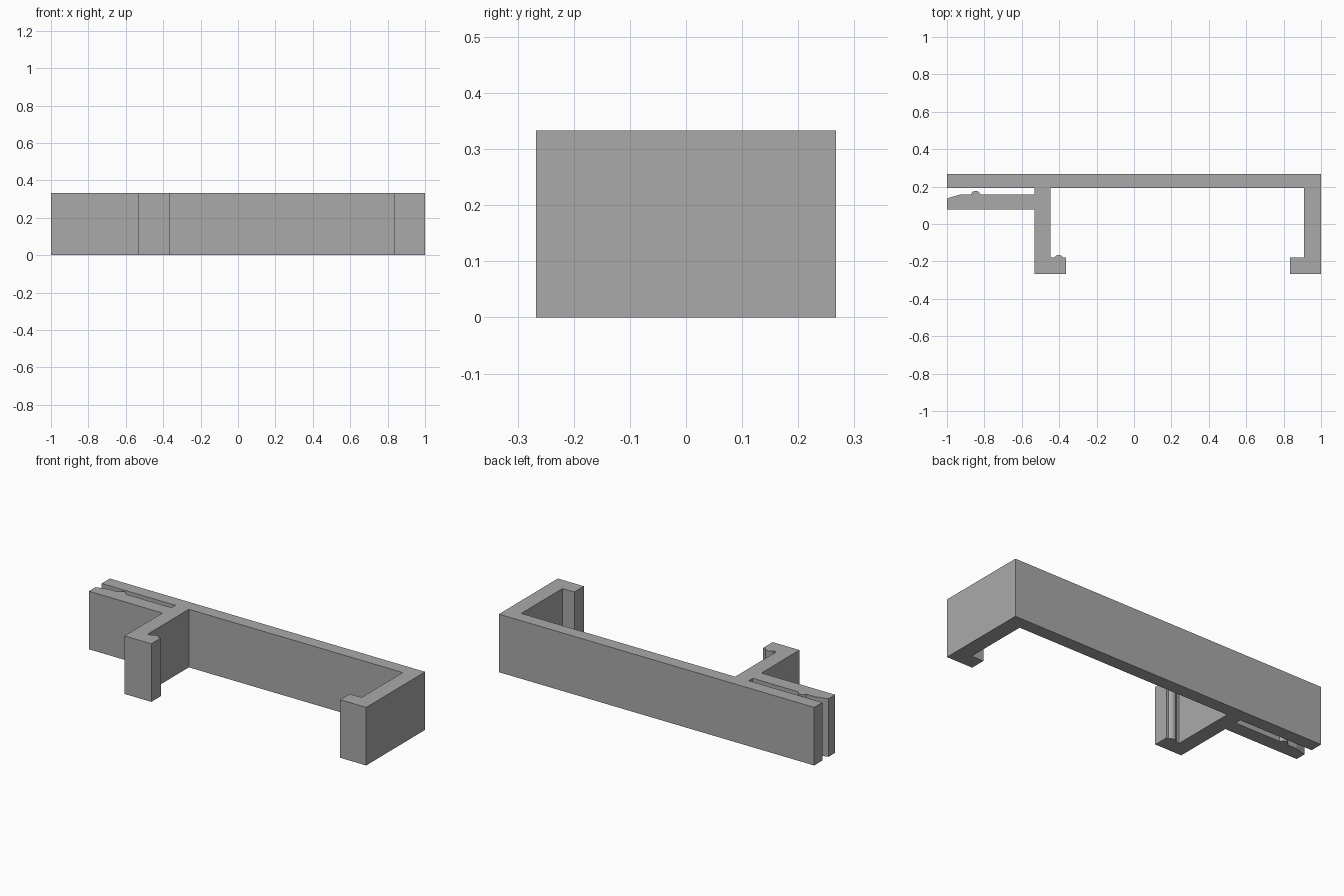
import bpy, bmesh

cube = bpy.data.objects.get("Cube")
if cube:
    bpy.data.objects.remove(cube, do_unlink=True)

HEIGHT = 0.333

grey = bpy.data.materials.new("plain_grey")
grey.use_nodes = True
colour = (0.4, 0.4, 0.4, 1)
grey.diffuse_color = colour
grey.node_tree.nodes["Principled BSDF"].inputs["Base Color"].default_value = colour


def extrude_profile(name, outline, height):
    """Raise a closed plan outline into a flat-sided solid."""
    bm = bmesh.new()
    face = bm.faces.new([bm.verts.new((x, y, 0)) for x, y in outline])
    raised = bmesh.ops.extrude_face_region(bm, geom=[face])["geom"]
    top = [v for v in raised if isinstance(v, bmesh.types.BMVert)]
    bmesh.ops.translate(bm, verts=top, vec=(0, 0, height))
    bmesh.ops.recalc_face_normals(bm, faces=bm.faces)
    mesh = bpy.data.meshes.new(name)
    bm.to_mesh(mesh)
    bm.free()
    mesh.materials.append(grey)
    obj = bpy.data.objects.new(name, mesh)
    bpy.context.collection.objects.link(obj)
    return obj


def ridge(x, y, half, rise):
    """Small rounded catch, listed from its +x side to its -x side."""
    return [(x + half, y), (x + half * 0.6, y + rise * 0.75), (x + half * 0.2, y + rise),
            (x - half * 0.2, y + rise), (x - half * 0.6, y + rise * 0.75), (x - half, y)]


# Back plate, right hook, post and foot
outline = [(-1, 0.267), (-1, 0.193), (-0.533, 0.193), (-0.533, 0.157)]
# Spring arm with its catch and chamfered tip
outline += ridge(-0.847, 0.157, 0.027, 0.02)
outline += [(-0.93, 0.157), (-1, 0.137), (-1, 0.077), (-0.533, 0.077)]
# Clip foot with its ridge
outline += [(-0.533, -0.267), (-0.363, -0.267), (-0.363, -0.18)]
outline += ridge(-0.403, -0.18, 0.025, 0.014)
outline += [(-0.447, -0.18), (-0.447, 0.193)]
# Far hook
outline += [(0.91, 0.193), (0.91, -0.18), (0.835, -0.18), (0.835, -0.267),
            (1, -0.267), (1, 0.267)]

extrude_profile("bracket_clip", outline, HEIGHT)
